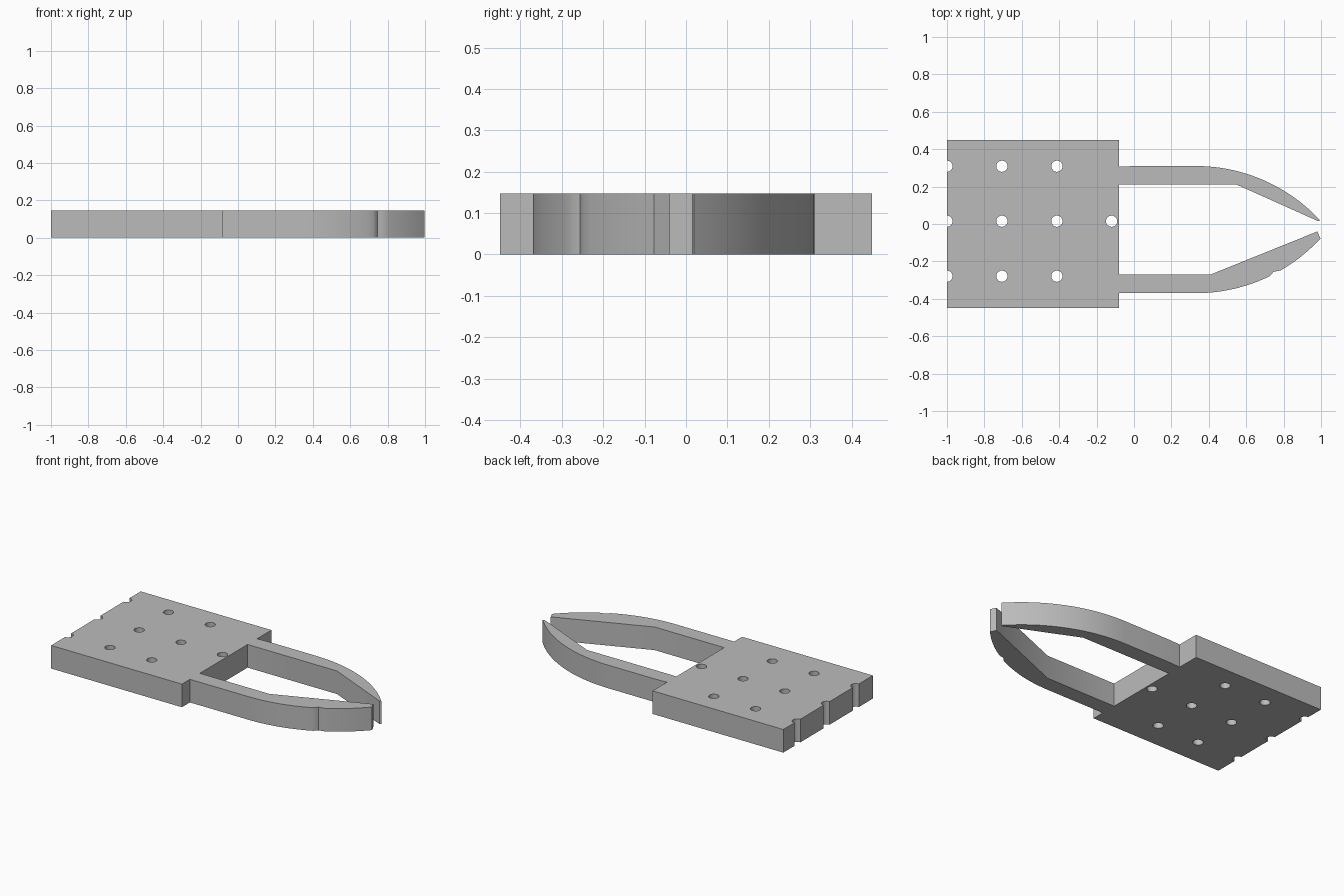
import bpy
import bmesh
from math import sin, cos, asin, radians

if "Cube" in bpy.data.objects:
    bpy.data.objects.remove(bpy.data.objects["Cube"], do_unlink=True)

HEIGHT = 0.147

grey = bpy.data.materials.new("matte grey")
grey.use_nodes = True
colour = (0.5, 0.5, 0.5, 1)
grey.diffuse_color = colour
grey.node_tree.nodes["Principled BSDF"].inputs["Base Color"].default_value = colour


def add_object(name, bm):
    mesh = bpy.data.meshes.new(name)
    bmesh.ops.recalc_face_normals(bm, faces=bm.faces)
    bm.to_mesh(mesh)
    bm.free()
    mesh.materials.append(grey)
    obj = bpy.data.objects.new(name, mesh)
    bpy.context.collection.objects.link(obj)
    return obj


def extrude_outline(bm, points, bottom, top):
    face = bm.faces.new([bm.verts.new((x, y, bottom)) for x, y in points])
    result = bmesh.ops.extrude_face_region(bm, geom=[face], use_keep_orig=True)
    verts = [v for v in result["geom"] if isinstance(v, bmesh.types.BMVert)]
    bmesh.ops.translate(bm, verts=verts, vec=(0, 0, top - bottom))


def smooth(obj):
    bpy.ops.object.select_all(action="DESELECT")
    obj.select_set(True)
    bpy.context.view_layer.objects.active = obj
    bpy.ops.object.shade_smooth_by_angle(angle=radians(25))


def arc(start_x, edge_y, side, end_x, radius=0.907, steps=22):
    """Outer curve of a jaw, bending towards the centre line."""
    sweep = asin((end_x - start_x) / radius)
    angles = [sweep * i / steps for i in range(steps + 1)]
    return [(start_x + radius * sin(a), edge_y - side * radius * (1 - cos(a)))
            for a in angles]


# Mounting plate
bm = bmesh.new()
extrude_outline(bm, [(-1, -0.45), (-0.08, -0.45), (-0.08, 0.45), (-1, 0.45)], 0, HEIGHT)
plate = add_object("mounting_plate", bm)

# Grid of bolt holes, with half holes along the rear edge
holes = [(-1 + 0.294 * col, 0.015 + 0.294 * row) for col in range(3) for row in (-1, 0, 1)]
holes.append((-0.12, 0.015))
bm = bmesh.new()
for hx, hy in holes:
    ring = [radians(a) for a in range(0, 360, 12)]
    extrude_outline(bm, [(hx + 0.03 * cos(a), hy + 0.03 * sin(a)) for a in ring],
                    -0.1, HEIGHT + 0.1)
cutter = add_object("hole_cutter", bm)
cutter.hide_render = True
cut = plate.modifiers.new("bolt holes", "BOOLEAN")
cut.operation = "DIFFERENCE"
cut.solver = "EXACT"
cut.object = cutter
bpy.context.view_layer.objects.active = plate
bpy.ops.object.modifier_apply(modifier=cut.name)
bpy.data.objects.remove(cutter, do_unlink=True)
smooth(plate)

# Left jaw, ending in a fine point
outline = [(-0.08, 0.21), (-0.08, 0.306), (0, 0.31)]
outline += arc(0.33, 0.31, 1, 0.995)
outline += [(0.985, 0.015), (0.55, 0.21)]
bm = bmesh.new()
extrude_outline(bm, outline, 0, HEIGHT)
smooth(add_object("left_jaw", bm))

# Right jaw, with a blunt tip and a small nick in its outer edge
curve = arc(0.33, -0.37, -1, 0.997)
outline = [(-0.08, -0.27), (-0.08, -0.37)]
outline += [p for p in curve if p[0] < 0.73]
outline += [(0.735, -0.27), (0.745, -0.256), (0.765, -0.252)]
outline += [p for p in curve if p[0] > 0.78]
outline += [(0.98, -0.04), (0.41, -0.27)]
bm = bmesh.new()
extrude_outline(bm, outline, 0, HEIGHT)
smooth(add_object("right_jaw", bm))
